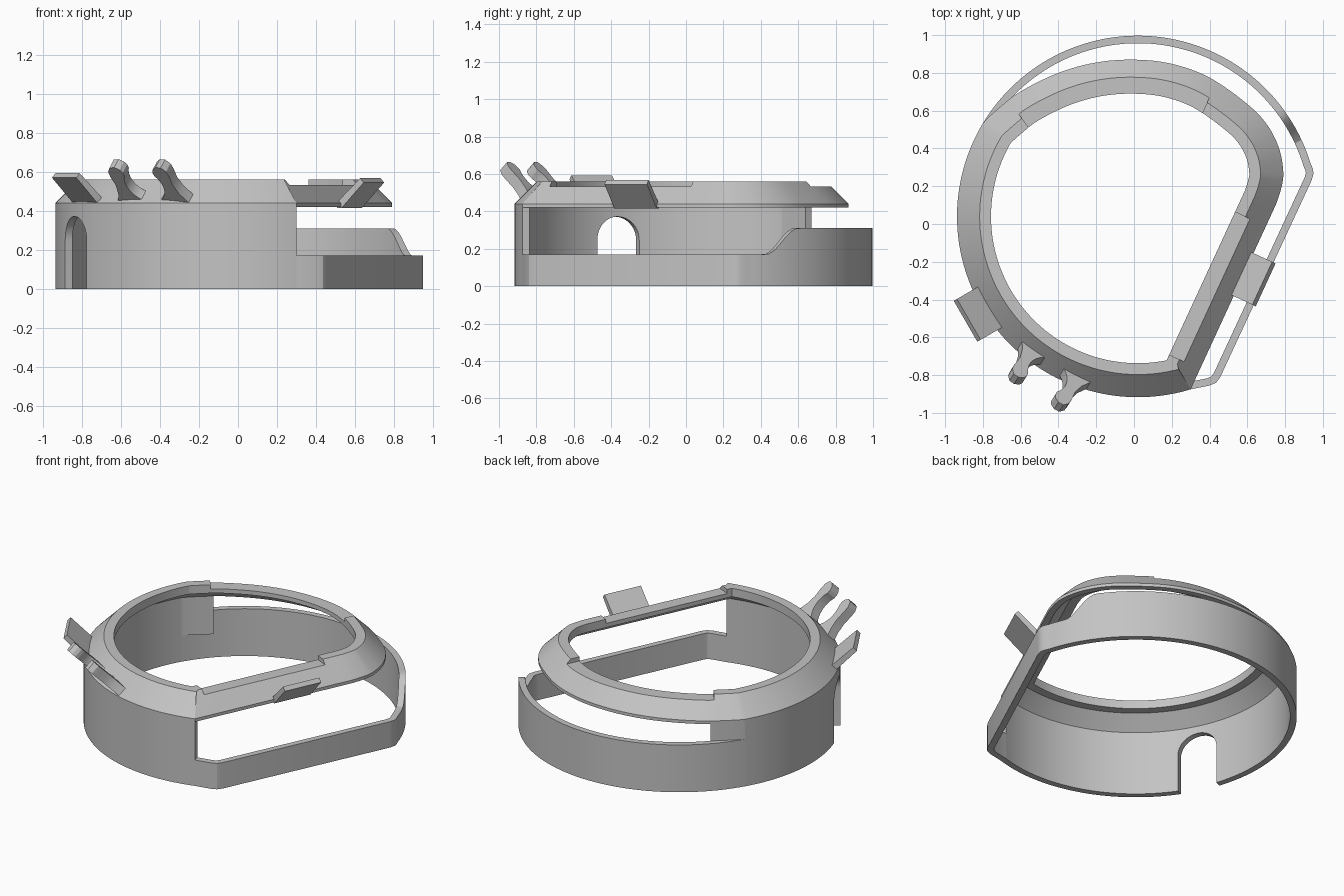
import bpy, bmesh, math
from mathutils import Vector

cube = bpy.data.objects.get("Cube")
if cube:
    bpy.data.objects.remove(cube, do_unlink=True)

grey = bpy.data.materials.new("plain_grey")
grey.use_nodes = True
grey.diffuse_color = (0.55, 0.55, 0.55, 1)
grey.node_tree.nodes["Principled BSDF"].inputs["Base Color"].default_value = (0.55, 0.55, 0.55, 1)


def make(name, verts, faces):
    mesh = bpy.data.meshes.new(name)
    mesh.from_pydata([tuple(v) for v in verts], [], faces)
    bm = bmesh.new()
    bm.from_mesh(mesh)
    bmesh.ops.recalc_face_normals(bm, faces=bm.faces)
    bm.to_mesh(mesh)
    bm.free()
    mesh.materials.append(grey)
    ob = bpy.data.objects.new(name, mesh)
    bpy.context.collection.objects.link(ob)
    return ob


def prism(name, outline, push):
    n = len(outline)
    verts = [Vector(p) for p in outline]
    verts += [v + Vector(push) for v in verts]
    faces = [range(n), range(n, 2 * n)]
    faces += [(i, (i + 1) % n, (i + 1) % n + n, i + n) for i in range(n)]
    return make(name, verts, [tuple(f) for f in faces])


def sweep(name, sections, closed):
    """Join matching cross-sections into a solid."""
    n, m = len(sections), len(sections[0])
    faces = []
    for i in range(n if closed else n - 1):
        j = (i + 1) % n
        for k in range(m):
            q = (k + 1) % m
            faces.append((i * m + k, j * m + k, j * m + q, i * m + q))
    if not closed:
        faces += [tuple(range(m)), tuple(range((n - 1) * m, n * m))]
    return make(name, [v for s in sections for v in s], faces)


def inset(loop, d):
    """Mitred inward offset of a counter-clockwise outline."""
    out = []
    for i, p in enumerate(loop):
        a = (p - loop[i - 1]).normalized()
        b = (loop[(i + 1) % len(loop)] - p).normalized()
        na, nb = Vector((-a.y, a.x)), Vector((-b.y, b.x))
        out.append(p + (na + nb) * (d / (1 + na.dot(nb))))
    return out


def spline(pts, steps):
    out = []
    for i in range(1, len(pts) - 2):
        a, b, c, d = pts[i - 1:i + 3]
        for s in range(steps):
            t = s / steps
            out.append(0.5 * (2 * b + (c - a) * t + (2 * a - 5 * b + 4 * c - d) * t * t
                              + (3 * b - a - 3 * c + d) * t ** 3))
    return out


def cut(target, cutter):
    cutter.hide_render = True
    mod = target.modifiers.new("cut", 'BOOLEAN')
    mod.object = cutter
    mod.solver = 'EXACT'
    bpy.context.view_layer.objects.active = target
    bpy.ops.object.modifier_apply(modifier=mod.name)
    bpy.data.objects.remove(cutter, do_unlink=True)


def arc(a0, a1, step=2):
    n = round((a1 - a0) / step)
    angles = [math.radians(a0 + (a1 - a0) * i / n) for i in range(n + 1)]
    return [Vector((0.02 + 0.957 * math.cos(a), 0.04 + 0.957 * math.sin(a))) for a in angles]


def vecs(*pts):
    return [Vector(p) for p in pts]


# Outlines: the body circle is shared along the left and front
shared = arc(149, 287)
back = arc(17, 149)
base = back + shared[1:] + vecs((0.40, -0.855), (0.435, -0.84), (0.457, -0.81),
                                (0.94, 0.23), (0.95, 0.265), (0.948, 0.29))
base_in = inset(base, 0.04)
shoulder = vecs((0.70, -0.01), (0.75, 0.10), (0.782, 0.2), (0.79, 0.28), (0.768, 0.40), (0.705, 0.525),
                (0.6, 0.635), (0.4, 0.775), (0.2, 0.848), (0, 0.87), (-0.2, 0.855), (-0.4, 0.80),
                (-0.6, 0.702), (-0.72, 0.61), shared[0], shared[2])
curve = spline(shoulder, 6)
rim = shared + curve
rim_in = inset(rim, 0.04)


def wall_section(p, q, z0, z1):
    return [(p.x, p.y, z0), (p.x, p.y, z1), (q.x, q.y, z1), (q.x, q.y, z0)]


# Tall wall around the left and front
k0, k1 = len(back) - 1, len(back) + len(shared) - 2
tall_wall = sweep("tall_wall", [wall_section(base[i], base_in[i], 0, 0.42)
                                for i in range(k0, k1 + 1)], False)


# Low wall around the right and back, with a curved ramp between its heights
def low_height(p):
    if p.x < 0:
        return 0.31
    t = min(max((p.y - 0.43) / 0.17, 0), 1)
    return 0.17 + 0.14 * t * t * (3 - 2 * t)


order = list(range(k1, len(base))) + list(range(k0 + 1))
low_wall = sweep("low_wall", [wall_section(base[i], base_in[i], 0, low_height(base[i]))
                              for i in order], False)

# Short wall continuing under the bezel at the back left
tail = [i for i in range(len(shared), len(rim)) if rim[i].x < -0.63 and rim[i].y > 0.4] + [0]
tail_wall = sweep("tail_wall", [wall_section(rim[i], rim_in[i], 0.17, 0.42) for i in tail], False)

# Sloped bezel shell
profile = [(0, 0.42), (0, 0.44), (0.12, 0.56), (0.18, 0.56), (0.18, 0.505), (0.125, 0.505), (0.04, 0.42)]
rings = [(inset(rim, d), z) for d, z in profile]
bezel = sweep("bezel", [[(r[i].x, r[i].y, z) for r, z in rings] for i in range(len(rim))], True)

# Shallow recesses in the bezel top, at the back and along the flat side
recesses = [[(-0.52, 0.46), (-0.75, 0.77), (0, 1), (0.5, 0.89), (0.34, 0.54)],
            [(0.50, 0.08), (0.81, -0.065), (0.46, -0.82), (0.15, -0.675)]]
for pts in recesses:
    cut(bezel, prism("recess_cutter", [(x, y, 0.533) for x, y in pts], (0, 0, 0.2)))


def frame(degrees):
    a = math.radians(degrees)
    return Vector((math.cos(a), math.sin(a), 0)), Vector((-math.sin(a), math.cos(a), 0))


UP = Vector((0, 0, 1))

# Arched opening in the left wall
out, side = frame(204.5)
arch = [(-0.125, -0.1), (0.125, -0.1)]
arch += [(0.125 * math.cos(math.pi * i / 20), 0.247 + 0.125 * math.sin(math.pi * i / 20)) for i in range(21)]
cut(tall_wall, prism("arch_cutter", [out * 0.7 + side * t + UP * z for t, z in arch], out * 0.5))

# Flared tabs
tab = [(0.88, 0.44), (0.905, 0.44), (1.03, 0.57), (1.01, 0.593), (0.87, 0.46)]
for name, angle, dr, dz in (("left_tab", 210, 0, 0), ("flat_side_tab", -24.8, -0.262, -0.025)):
    out, side = frame(angle)
    prism(name, [out * (r + dr) + UP * (z + dz) - side * 0.125 for r, z in tab], side * 0.25)

# Open hook clip, tilted outward
out, side = frame(238)
half = [(0.215, 0.83), (0.185, 0.875), (0.172, 0.92), (0.178, 0.965), (0.175, 0.99), (0.155, 1.01),
        (0.125, 1.012), (0.10, 1.0), (0.09, 0.985)]
for i in range(13):
    a = math.radians(35 - 125 * i / 12)
    half.append((0.11 * math.cos(a), 0.92 + 0.085 * math.sin(a)))
clip = half + [(-t, r) for t, r in reversed(half[:-1])]
prism("hook_clip", [out * r + side * (t + 0.035) + UP * (r - 0.347) for t, r in clip],
      (out - UP) * 0.043)

# Smooth round surfaces, keep edges crisp
for ob in bpy.context.scene.objects:
    if ob.type == 'MESH':
        bpy.ops.object.select_all(action='DESELECT')
        ob.select_set(True)
        bpy.context.view_layer.objects.active = ob
        bpy.ops.object.shade_smooth_by_angle(angle=math.radians(25))
